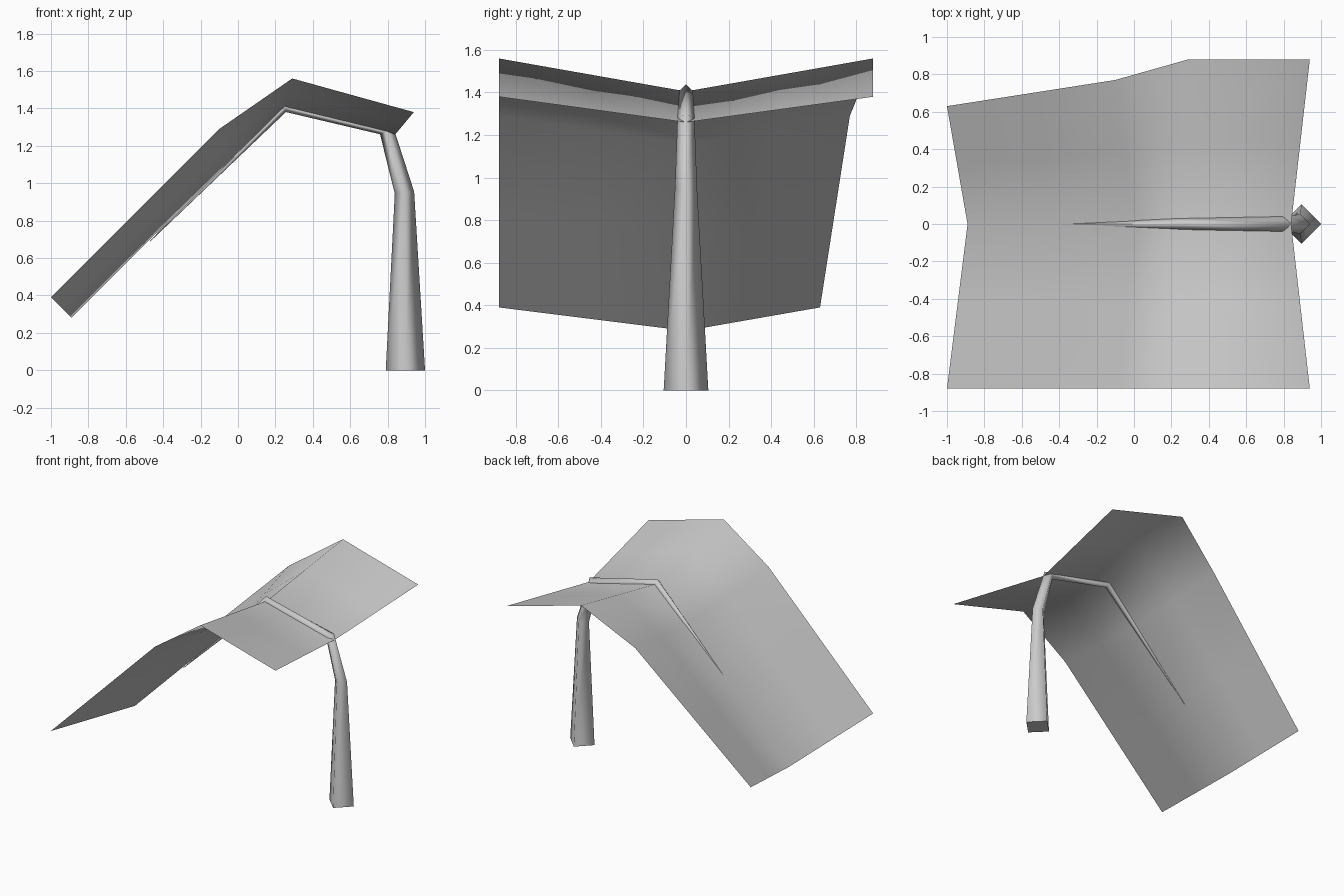
import bpy
import bmesh
from mathutils import Vector

cube = bpy.data.objects.get("Cube")
if cube:
    bpy.data.objects.remove(cube, do_unlink=True)

# Single plain grey
grey = bpy.data.materials.new("plain_grey")
grey.use_nodes = True
colour = (0.6, 0.6, 0.6, 1)
grey.diffuse_color = colour
grey.node_tree.nodes["Principled BSDF"].inputs["Base Color"].default_value = colour


def finish(name, bm):
    mesh = bpy.data.meshes.new(name)
    bm.to_mesh(mesh)
    bm.free()
    mesh.materials.append(grey)
    obj = bpy.data.objects.new(name, mesh)
    bpy.context.collection.objects.link(obj)
    return obj


def skin(bm, rows, closed=False):
    """Bridge neighbouring rows of vertices with smooth quads."""
    n = len(rows[0])
    for a, b in zip(rows, rows[1:]):
        for i in range(n if closed else n - 1):
            j = (i + 1) % n
            bm.faces.new((a[i], b[i], b[j], a[j])).smooth = True


# Leaf blade: valley (x, z), raised rim (x, z), rear rim y
front_y = -0.88
stations = [
    ((-0.89, 0.28), (-1.00, 0.39), 0.63),
    ((-0.45, 0.72), (-0.55, 0.84), 0.70),
    ((0.00, 1.16), (-0.10, 1.29), 0.77),
    ((0.25, 1.405), (0.29, 1.56), 0.88),
    ((0.84, 1.26), (0.94, 1.38), 0.88),
]
bm = bmesh.new()
rows = []
for (vx, vz), (rx, rz), rear_y in stations:
    valley = Vector((vx, 0, vz))
    front, rear = Vector((rx, front_y, rz)), Vector((rx, rear_y, rz))
    section = [front, front.lerp(valley, 0.5), valley, valley.lerp(rear, 0.5), rear]
    rows.append([bm.verts.new(p) for p in section])
skin(bm, rows)
finish("leaf_blade", bm)

# Stem: four-sided tapering tube; centre (x, z), cross direction (x, z), radius
path = [
    ((0.895, 0.0), (1, 0), 0.105),
    ((0.89, 0.95), (1, 0.1), 0.052),
    ((0.795, 1.28), (0.9, 0.45), 0.04),
    ((0.25, 1.41), (-0.2, 1), 0.03),
    ((-0.47, 0.69), (-0.7, 0.7), 0.002),
]
bm = bmesh.new()
rings = []
for (x, z), (dx, dz), r in path:
    centre = Vector((x, 0, z))
    out = Vector((dx, 0, dz)).normalized() * r
    side = Vector((0, r, 0))
    # Keep the outer corner on the outside of each bend
    rings.append([bm.verts.new(centre + d) for d in (out, side, -out, -side)])
skin(bm, rings, closed=True)
bm.faces.new(rings[0])
bm.faces.new(rings[-1])
bmesh.ops.recalc_face_normals(bm, faces=bm.faces)
finish("stem", bm)
